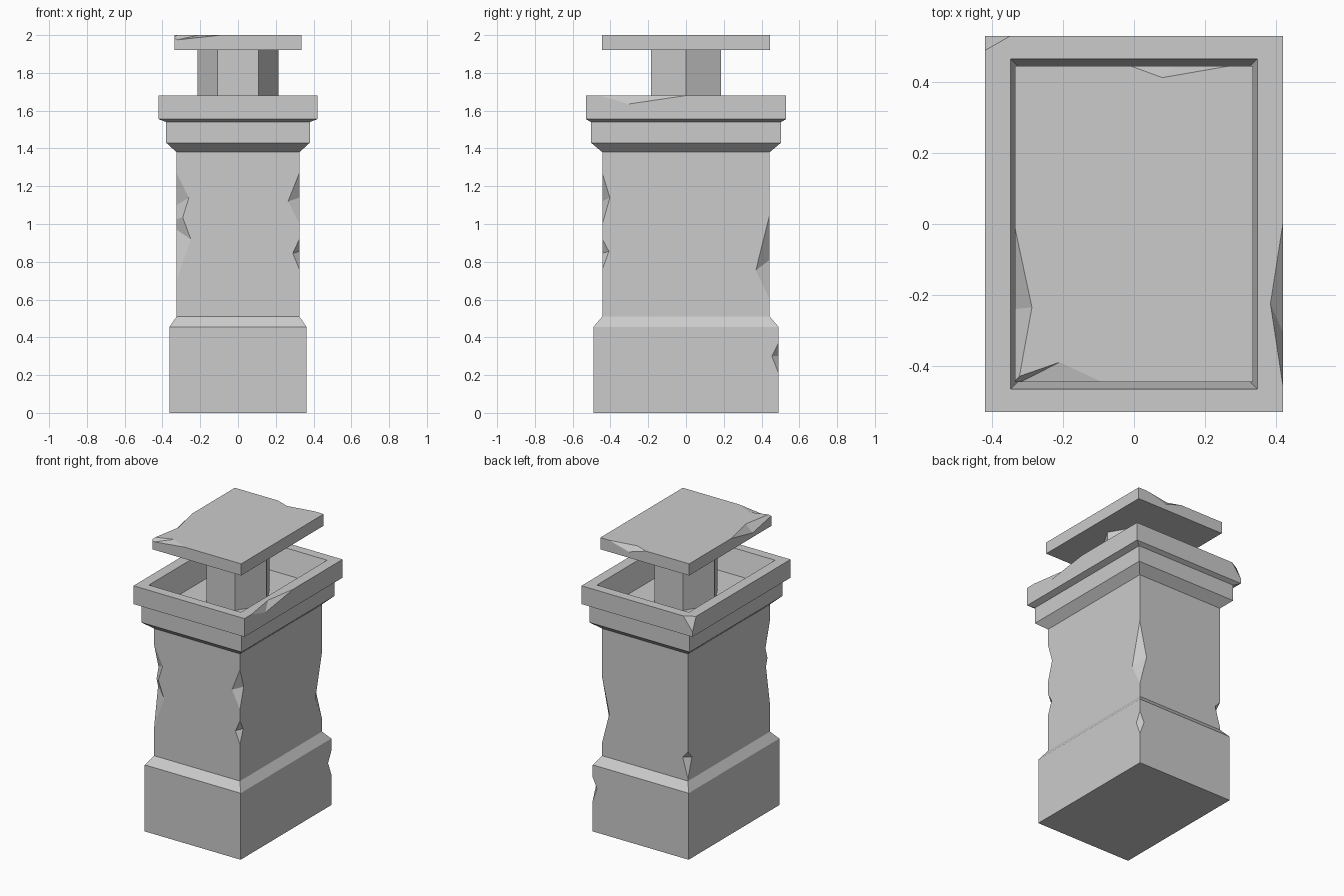
import bpy, bmesh
from math import pi
from mathutils import Vector

if "Cube" in bpy.data.objects:
    bpy.data.objects.remove(bpy.data.objects["Cube"])


def finish(bm, name):
    bmesh.ops.recalc_face_normals(bm, faces=bm.faces)
    me = bpy.data.meshes.new(name)
    bm.to_mesh(me)
    bm.free()
    ob = bpy.data.objects.new(name, me)
    bpy.context.scene.collection.objects.link(ob)
    return ob


def stack(name, profile):
    """Closed solid lofted through rectangles (half x, half y, z)."""
    bm = bmesh.new()
    rings = [[bm.verts.new((sx * x, sy * y, z))
              for sx, sy in ((-1, -1), (1, -1), (1, 1), (-1, 1))]
             for x, y, z in profile]
    for a, b in zip(rings, rings[1:]):
        for i in range(4):
            j = (i + 1) % 4
            bm.faces.new((a[i], a[j], b[j], b[i]))
    bm.faces.new(rings[0][::-1])
    bm.faces.new(rings[-1])
    return finish(bm, name)


def cut(target, points, centre):
    """Remove a small tetrahedron, grown a little past the surface."""
    bm = bmesh.new()
    vs = [bm.verts.new(centre + (Vector(p) - centre) * 1.06) for p in points]
    for tri in ((0, 1, 2), (0, 1, 3), (0, 2, 3), (1, 2, 3)):
        bm.faces.new([vs[i] for i in tri])
    cutter = finish(bm, "chip_cutter")
    cutter.hide_render = True
    mod = target.modifiers.new("chip", 'BOOLEAN')
    mod.operation = 'DIFFERENCE'
    mod.solver = 'EXACT'
    mod.object = cutter
    bpy.context.view_layer.objects.active = target
    bpy.ops.object.modifier_apply(modifier=mod.name)
    bpy.data.objects.remove(cutter)


def edge_chip(target, a, b, p, q):
    """Notch on edge a-b, reaching p and q on the two adjoining faces."""
    cut(target, (a, b, p, q), (Vector(p) + Vector(q)) / 2)


def upright_chip(target, x, y, top, bottom, px, pz, qy, qz):
    edge_chip(target, (x, y, top), (x, y, bottom), (px, y, pz), (x, qy, qz))


# Body: plinth, shaft, mouldings and rim with a sunken top
body = stack("chimney_body", [
    (0.363, 0.49, 0), (0.363, 0.49, 0.455), (0.325, 0.443, 0.51),
    (0.325, 0.443, 1.38), (0.38, 0.503, 1.43), (0.38, 0.503, 1.54),
    (0.42, 0.53, 1.555), (0.42, 0.53, 1.68),
    (0.348, 0.466, 1.68), (0.308, 0.426, 1.52)])

# Chips on the shaft corners
X, Y = 0.325, 0.443
for chip in ((X, -Y, 1.27, 1.00, 0.265, 1.12, -0.403, 1.14),
             (X, -Y, 0.92, 0.76, 0.29, 0.845, -0.408, 0.855),
             (-X, -Y, 1.27, 0.93, -0.26, 1.14, -0.395, 1.10),
             (-X, -Y, 1.12, 0.70, -0.25, 0.92, -0.40, 0.97),
             (X, Y, 1.05, 0.60, 0.27, 0.81, 0.37, 0.755),
             (-X, Y, 0.71, 0.525, -0.285, 0.665, 0.40, 0.66),
             # plinth corner
             (0.363, 0.49, 0.37, 0.21, 0.33, 0.30, 0.455, 0.30)):
    upright_chip(body, *chip)

# Chips on the rim: right edge and back left corner
edge_chip(body, (0.42, 0, 1.68), (0.42, -0.455, 1.68),
          (0.385, -0.225, 1.68), (0.42, -0.305, 1.635))
corner = [Vector(p) for p in ((-0.42, 0.49, 1.68), (-0.35, 0.53, 1.68), (-0.42, 0.53, 1.59))]
cut(body, corner + [Vector((-0.42, 0.53, 1.68))], sum(corner, Vector()) / 3)

# Six-sided post carrying the cap
bpy.ops.mesh.primitive_cylinder_add(vertices=6, radius=0.215, depth=0.4,
                                    location=(0, 0, 1.72), rotation=(0, 0, pi / 6))
bpy.context.object.name = "flue_post"

# Flat cap with chipped top edges
cap = stack("cap", [(0.336, 0.446, 1.92), (0.336, 0.446, 2.0)])
edge_chip(cap, (-0.01, 0.446, 2), (0.27, 0.446, 2),
          (0.08, 0.413, 2), (0.12, 0.446, 1.96))
edge_chip(cap, (-0.336, -0.01, 2), (-0.336, -0.5, 2),
          (-0.288, -0.235, 2), (-0.336, -0.24, 1.95))
edge_chip(cap, (-0.09, -0.446, 2), (-0.37, -0.446, 2),
          (-0.21, -0.39, 2), (-0.32, -0.446, 1.975))
